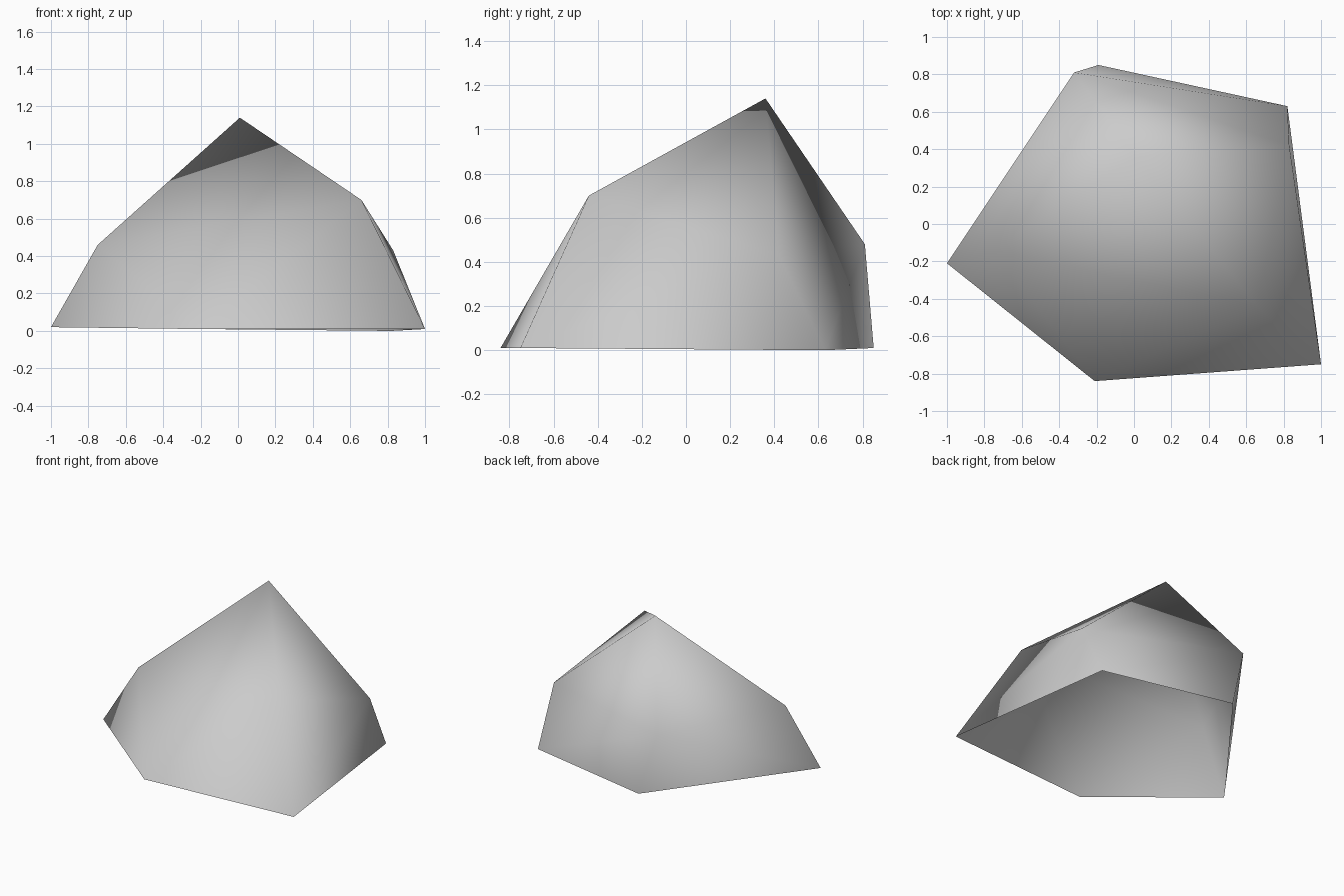
import bpy, bmesh

cube = bpy.data.objects.get("Cube")
if cube:
    bpy.data.objects.remove(cube, do_unlink=True)

# Stone colour
stone = bpy.data.materials.new("stone_grey")
stone.use_nodes = True
grey = (0.6, 0.6, 0.6, 1)
stone.diffuse_color = grey
stone.node_tree.nodes["Principled BSDF"].inputs["Base Color"].default_value = grey

# Ground rim, shoulder corners and peak of the rock
rim = [(-1, -.21, .02), (-.21, -.84, .01), (1, -.75, .01), (.82, .63, 0), (-.19, .85, .01)]
shoulders = [(-.75, -.14, .46), (.66, -.44, .70), (.83, .42, .43), (-.32, .81, .48)]
peak = (.01, .36, 1.14)

# Wrap the corners in a faceted shell and leave the underside open
bm = bmesh.new()
rim_verts = {bm.verts.new(co) for co in rim}
for co in shoulders + [peak]:
    bm.verts.new(co)
bmesh.ops.convex_hull(bm, input=list(bm.verts))
bmesh.ops.recalc_face_normals(bm, faces=list(bm.faces))
underside = [f for f in bm.faces if all(v in rim_verts for v in f.verts)]
bmesh.ops.delete(bm, geom=underside, context='FACES_ONLY')

# Smooth shading over the whole shell
for face in bm.faces:
    face.smooth = True

mesh = bpy.data.meshes.new("rock")
bm.to_mesh(mesh)
bm.free()
mesh.materials.append(stone)
rock = bpy.data.objects.new("rock", mesh)
bpy.context.collection.objects.link(rock)
